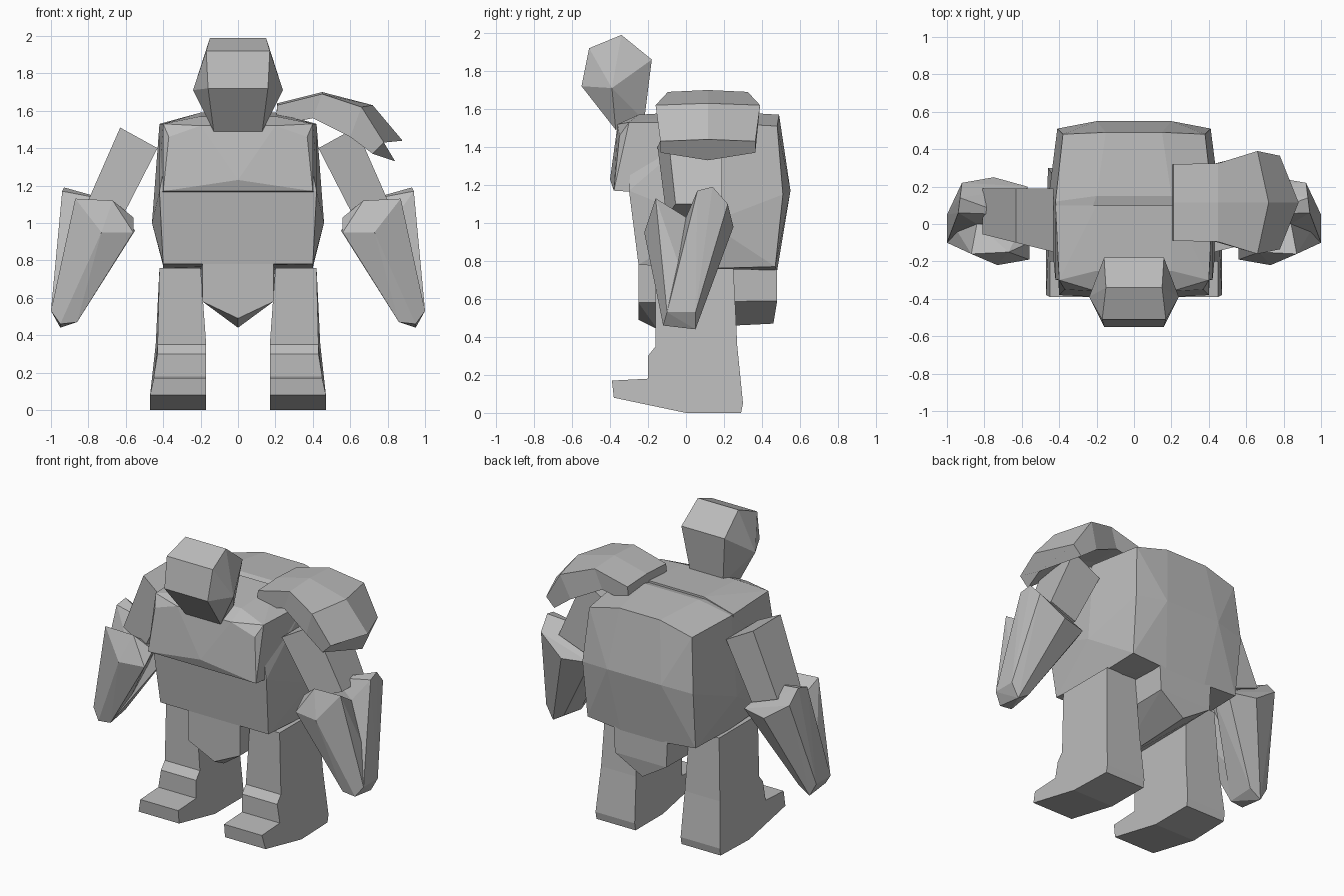
import bpy, bmesh, math

cube = bpy.data.objects.get("Cube")
if cube:
    bpy.data.objects.remove(cube, do_unlink=True)

stone = bpy.data.materials.new("grey stone")
stone.use_nodes = True
grey = (0.5, 0.5, 0.5, 1)
stone.diffuse_color = grey
stone.node_tree.nodes["Principled BSDF"].inputs["Base Color"].default_value = grey
stone.node_tree.nodes["Principled BSDF"].inputs["Roughness"].default_value = 0.9


def finish(name, bm):
    bmesh.ops.recalc_face_normals(bm, faces=bm.faces)
    mesh = bpy.data.meshes.new(name)
    bm.to_mesh(mesh)
    bm.free()
    mesh.materials.append(stone)
    obj = bpy.data.objects.new(name, mesh)
    bpy.context.collection.objects.link(obj)
    return obj


def rock(name, points, symmetric=False, side=1):
    """Faceted convex block through the given corners."""
    bm = bmesh.new()
    for x, y, z in points:
        bm.verts.new((x * side, y, z))
        if symmetric and x:
            bm.verts.new((-x, y, z))
    hull = bmesh.ops.convex_hull(bm, input=bm.verts)
    bmesh.ops.delete(bm, geom=[v for v in bm.verts if not v.link_faces], context="VERTS")
    bmesh.ops.dissolve_limit(bm, angle_limit=math.radians(3), verts=bm.verts, edges=bm.edges)
    return finish(name, bm)


def bridge(name, rings, side=1):
    """Skin over matching closed rings, capped at both ends."""
    bm = bmesh.new()
    loops = [[bm.verts.new((x * side, y, z)) for x, y, z in ring] for ring in rings]
    count = len(loops[0])
    for a, b in zip(loops, loops[1:]):
        for i in range(count):
            j = (i + 1) % count
            bm.faces.new((a[i], a[j], b[j], b[i]))
    bm.faces.new(loops[0])
    bm.faces.new(reversed(loops[-1]))
    return finish(name, bm)


# Torso: broad shell, overhanging chest slab and wedge between the legs
rock("torso", [
    (.38, .48, 1.51), (.15, .49, 1.57), (.41, .51, 1.15), (.2, .55, 1.17),
    (.4, .47, .77), (.15, .48, .75), (.46, .12, 1), (.42, .12, 1.53),
    (.2, .15, 1.59), (.4, .1, .76), (.42, -.3, 1.17), (.4, -.25, .78),
    (.36, -.28, 1.48), (0, -.3, 1.2)], symmetric=True)
rock("chest", [
    (.4, -.38, 1.17), (0, -.4, 1.23), (.37, -.35, 1.46), (.2, -.36, 1.52),
    (.4, -.3, 1.53), (.2, -.25, 1.57), (.43, .1, 1.14), (.42, .1, 1.53),
    (0, .1, 1.2), (.2, .1, 1.59)], symmetric=True)
rock("pelvis", [
    (.19, -.25, .8), (.19, -.25, .58), (0, -.25, .49), (0, -.15, .44),
    (.2, .48, .8), (.19, .48, .59), (0, .46, .47)], symmetric=True)

# Head
rock("head", [
    (.15, -.34, 1.99), (.17, -.51, 1.92), (.16, -.55, 1.72), (.24, -.39, 1.71),
    (.16, -.18, 1.86), (.13, -.37, 1.49), (.12, -.22, 1.54)], symmetric=True)

# Leg outline from thigh to toe: y, z, inner x, outer x
leg_outline = [
    (-.16, .76, .2, .42), (-.16, .35, .17, .43), (-.2, .3, .17, .43),
    (-.2, .18, .17, .45), (-.39, .17, .17, .45), (-.38, .08, .17, .47),
    (0, 0, .17, .47), (.29, 0, .17, .46), (.3, .05, .17, .46),
    (.27, .35, .18, .44), (.25, .76, .2, .42)]

for label, side in (("left", 1), ("right", -1)):
    bridge(label + "_leg", [
        [(inner, y, z) for y, z, inner, outer in leg_outline],
        [(outer, y, z) for y, z, inner, outer in leg_outline]], side)

    # Upper arm: slanted box hanging off the shoulder
    arm_section = [(.43, 1.4), (.63, 1.51), (.81, 1.1), (.62, 1.03)]
    bridge(label + "_upper_arm", [
        [(x, y + (.63 - x) * -.25 * (y < 0), z) for x, z in arm_section]
        for y in (-.1, .19)], side)

    # Forearm: two horned halves meeting in a notch, sharing one blunt fist
    fist = [(.86, -.12, .47), (.95, -.12, .46), (1, -.1, .53),
            (1, .05, .53), (.95, .05, .44), (.87, .05, .49)]
    rock(label + "_forearm_front", fist + [
        (.87, -.16, 1.13), (.67, -.15, 1.12), (.56, -.1, 1.03), (.73, -.22, .95),
        (.56, -.19, .95), (.84, 0, 1.03), (.6, 0, 1)], side=side)
    rock(label + "_forearm_back", fist + [
        (.94, .06, 1.17), (.93, .14, 1.19), (.92, .22, 1.1), (.75, .25, .98),
        (.57, .2, .98), (.55, .1, .96), (.68, .05, 1.12), (.84, 0, 1.03)], side=side)

# Single arched shoulder plate on the left
# Top x, z, half width; bottom x, z, half width; bulge and drop of the middle
plate_sections = [
    (.21, 1.63, .205, .2, 1.52, .2, 0, 0),
    (.45, 1.69, .21, .4, 1.56, .2, 0, 0),
    (.66, 1.62, .275, .6, 1.46, .25, .06, 0),
    (.78, 1.43, .25, .72, 1.37, .25, .1, .04)]
rings = []
for tx, tz, tw, bx, bz, bw, bulge, drop in plate_sections:
    mid = .115
    rings.append([
        (tx, mid - tw, tz), (tx + bulge, mid, tz + .01), (tx, mid + tw, tz),
        (bx, mid + bw, bz), (bx + bulge * 1.2, mid, bz - drop), (bx, mid - bw, bz)])
bridge("left_shoulder_plate", rings)
